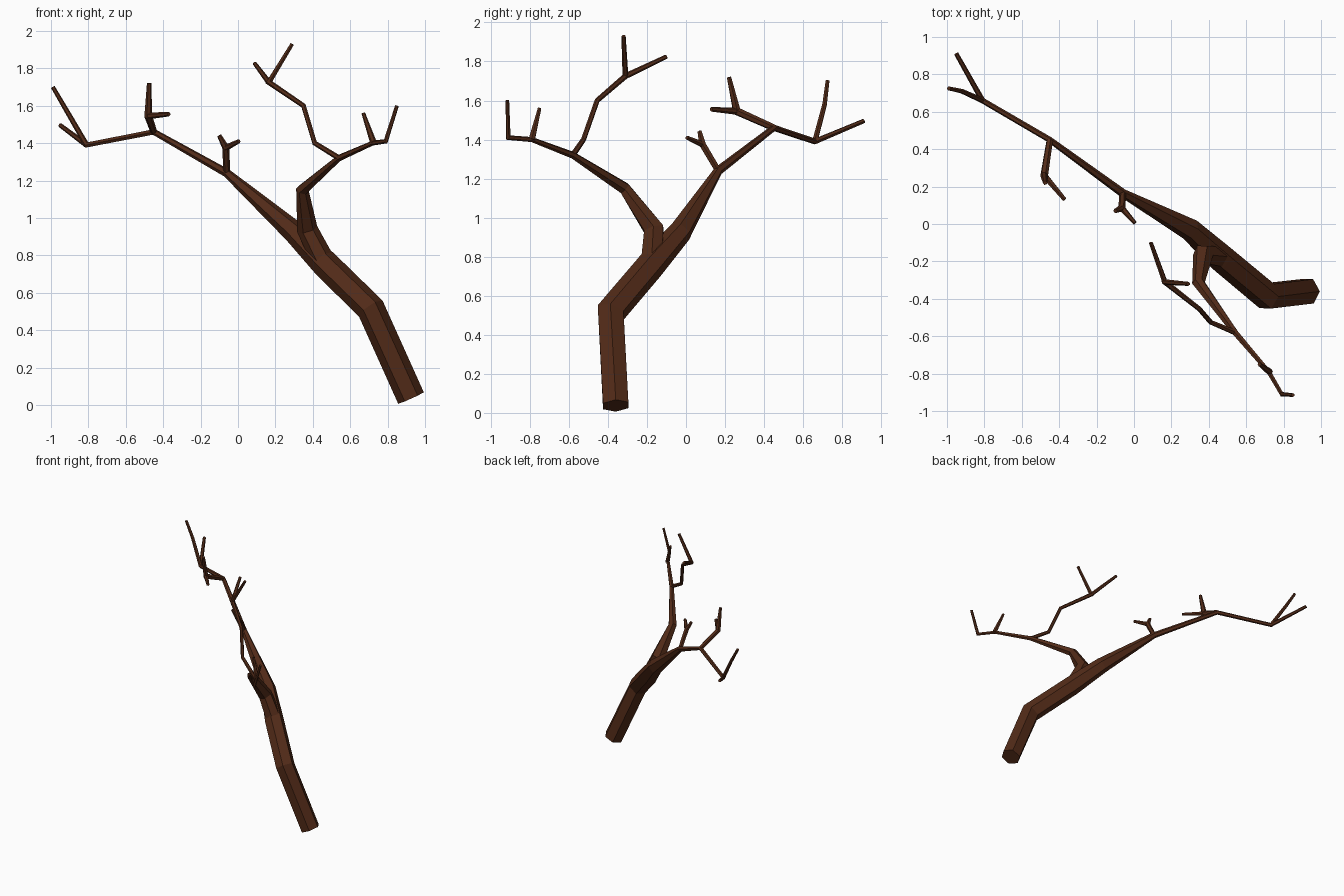
import bpy, bmesh, math
from mathutils import Vector

bark = bpy.data.materials.new("bark")
bark.diffuse_color = (0.085, 0.024, 0.009, 1)


def limb(name, points, sides=6):
    """Tapered faceted tube through (x, y, z, radius) points with mitred bends."""
    p = [Vector(q[:3]) for q in points]
    r = [q[3] for q in points]
    n = len(p)
    seg = [(p[i + 1] - p[i]).normalized() for i in range(n - 1)]
    bm = bmesh.new()
    rings = []
    side = seg[0].orthogonal().normalized()
    if abs(seg[0].y) < 0.9:
        side = (Vector((0, 1, 0)) - seg[0] * seg[0].y).normalized()
    for i in range(n):
        a, b = seg[max(i - 1, 0)], seg[min(i, n - 2)]
        t = (a + b).normalized()
        side = (side - t * side.dot(t)).normalized()
        other = t.cross(side)
        # stretch the ring along the bend so the tube keeps its thickness
        bend = b - a
        stretch = min(1 / max(t.dot(a), 0.5), 1.4)
        ring = []
        for k in range(sides):
            ang = math.tau * (k + 0.5) / sides
            v = (side * math.cos(ang) + other * math.sin(ang)) * r[i]
            if bend.length > 1e-4:
                d = bend.normalized()
                v += d * v.dot(d) * (stretch - 1)
            ring.append(bm.verts.new(p[i] + v))
        rings.append(ring)
    for a, b in zip(rings, rings[1:]):
        for k in range(sides):
            j = (k + 1) % sides
            bm.faces.new((a[k], a[j], b[j], b[k]))
    bm.faces.new(rings[0][::-1])
    bm.faces.new(rings[-1])
    bmesh.ops.recalc_face_normals(bm, faces=bm.faces)
    me = bpy.data.meshes.new(name)
    bm.to_mesh(me)
    bm.free()
    me.materials.append(bark)
    ob = bpy.data.objects.new(name, me)
    bpy.context.collection.objects.link(ob)


# trunk running into the long left bough
limb("trunk", [(0.925, -0.36, 0.037, 0.075), (0.71, -0.385, 0.515, 0.075),
               (0.47, -0.185, 0.75, 0.074), (0.30, -0.03, 0.925, 0.06),
               (-0.06, 0.165, 1.24, 0.023), (-0.45, 0.45, 1.46, 0.016),
               (-0.81, 0.66, 1.39, 0.015), (-0.95, 0.91, 1.495, 0.012)])

# right bough forking off the trunk
limb("right_bough", [(0.45, -0.175, 0.78, 0.062), (0.37, -0.165, 0.94, 0.055),
                     (0.345, -0.315, 1.15, 0.033), (0.54, -0.58, 1.32, 0.018),
                     (0.72, -0.79, 1.40, 0.013), (0.79, -0.91, 1.41, 0.012),
                     (0.85, -0.915, 1.60, 0.01)])

# upper branch rising from the right bough
limb("upper_branch", [(0.54, -0.58, 1.32, 0.015), (0.41, -0.525, 1.40, 0.013),
                      (0.35, -0.455, 1.60, 0.013), (0.165, -0.31, 1.725, 0.015),
                      (0.29, -0.32, 1.93, 0.011)])
limb("upper_twig", [(0.165, -0.31, 1.725, 0.015), (0.09, -0.10, 1.825, 0.011)])

# twig near the tip of the right bough
limb("right_twig", [(0.725, -0.79, 1.40, 0.018), (0.67, -0.75, 1.56, 0.01)])

# forked twigs along the left bough
limb("inner_twig", [(-0.06, 0.165, 1.24, 0.018), (-0.065, 0.085, 1.375, 0.019),
                    (-0.10, 0.07, 1.44, 0.012)])
limb("inner_twig_fork", [(-0.065, 0.085, 1.375, 0.017), (0.005, 0.005, 1.41, 0.011)])
limb("middle_twig", [(-0.45, 0.45, 1.46, 0.018), (-0.48, 0.26, 1.545, 0.021),
                     (-0.475, 0.22, 1.72, 0.012)])
limb("middle_twig_fork", [(-0.48, 0.26, 1.545, 0.018), (-0.37, 0.13, 1.555, 0.012)])
limb("end_twig", [(-0.81, 0.66, 1.39, 0.015), (-0.92, 0.71, 1.58, 0.013),
                  (-0.99, 0.725, 1.70, 0.011)])
